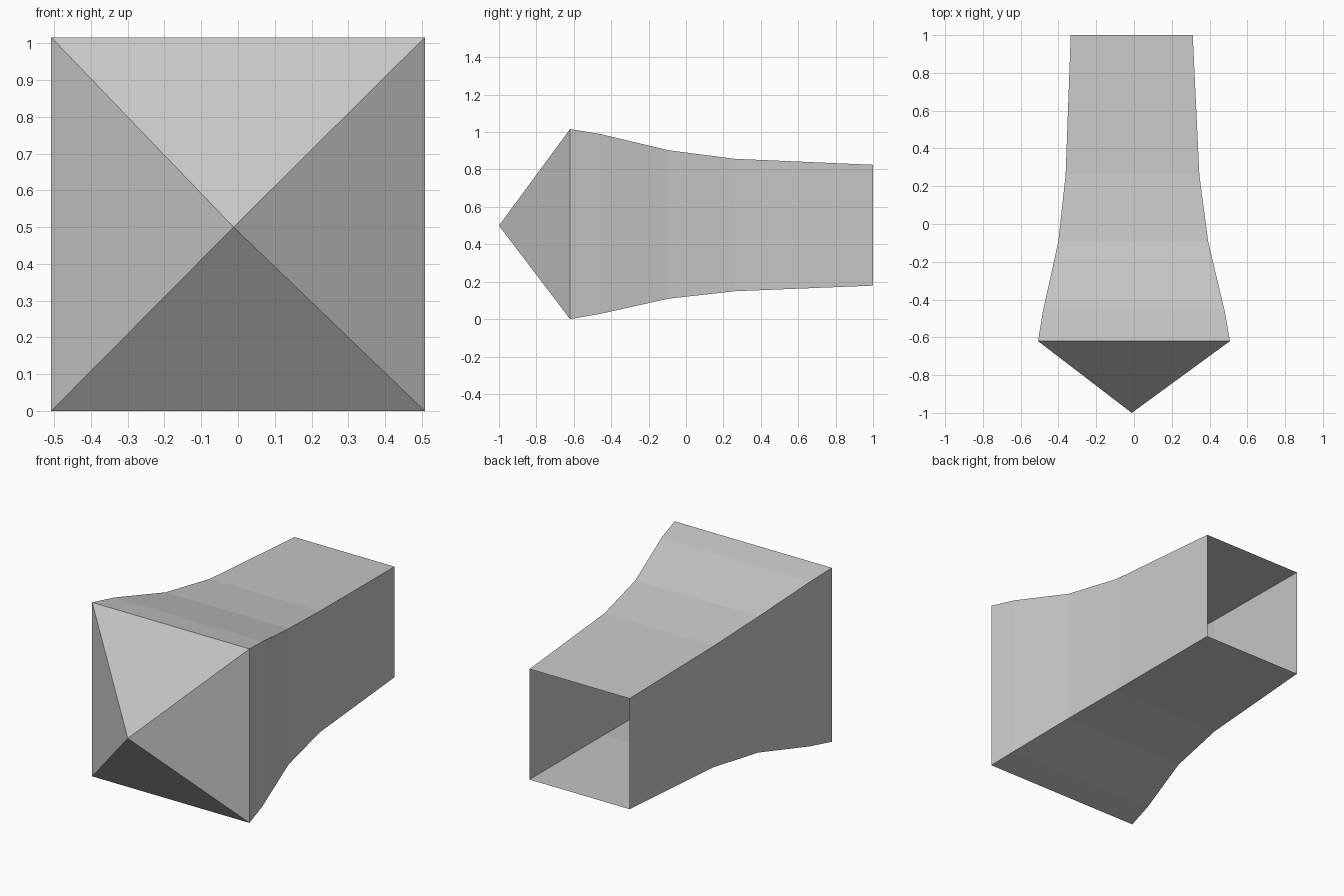
import bpy
import bmesh

cube = bpy.data.objects.get("Cube")
if cube:
    bpy.data.objects.remove(cube, do_unlink=True)

# Single plain grey
grey = bpy.data.materials.new("plain_grey")
grey.use_nodes = True
colour = (0.58, 0.58, 0.58, 1)
grey.diffuse_color = colour
grey.node_tree.nodes["Principled BSDF"].inputs["Base Color"].default_value = colour


def square(bm, y, half, cx, cz):
    """Add the four corners of an upright square."""
    signs = ((-1, -1), (1, -1), (1, 1), (-1, 1))
    return [bm.verts.new((cx + sx * half, y, cz + sz * half)) for sx, sz in signs]


def finish(bm, name):
    mesh = bpy.data.meshes.new(name)
    bm.to_mesh(mesh)
    bm.free()
    mesh.materials.append(grey)
    obj = bpy.data.objects.new(name, mesh)
    bpy.context.collection.objects.link(obj)
    return obj


# Cross-sections from front to back: y, half width, centre x, centre z
sections = [
    (-0.62, 0.508, 0.0, 0.508),
    (-0.46, 0.481, -0.001, 0.509),
    (-0.095, 0.397, -0.004, 0.506),
    (0.26, 0.354, -0.008, 0.503),
    (1.0, 0.323, -0.012, 0.502),
]

# Flared square tube, open at the back
bm = bmesh.new()
rings = [square(bm, *s) for s in sections]
for near, far in zip(rings, rings[1:]):
    for i in range(4):
        j = (i + 1) % 4
        bm.faces.new((near[j], near[i], far[i], far[j]))
finish(bm, "flared_tube")

# Pyramid that closes the front
bm = bmesh.new()
base = square(bm, *sections[0])
apex = bm.verts.new((-0.012, -1.0, 0.5))
for i in range(4):
    bm.faces.new((base[i], base[(i + 1) % 4], apex))
finish(bm, "front_pyramid")
